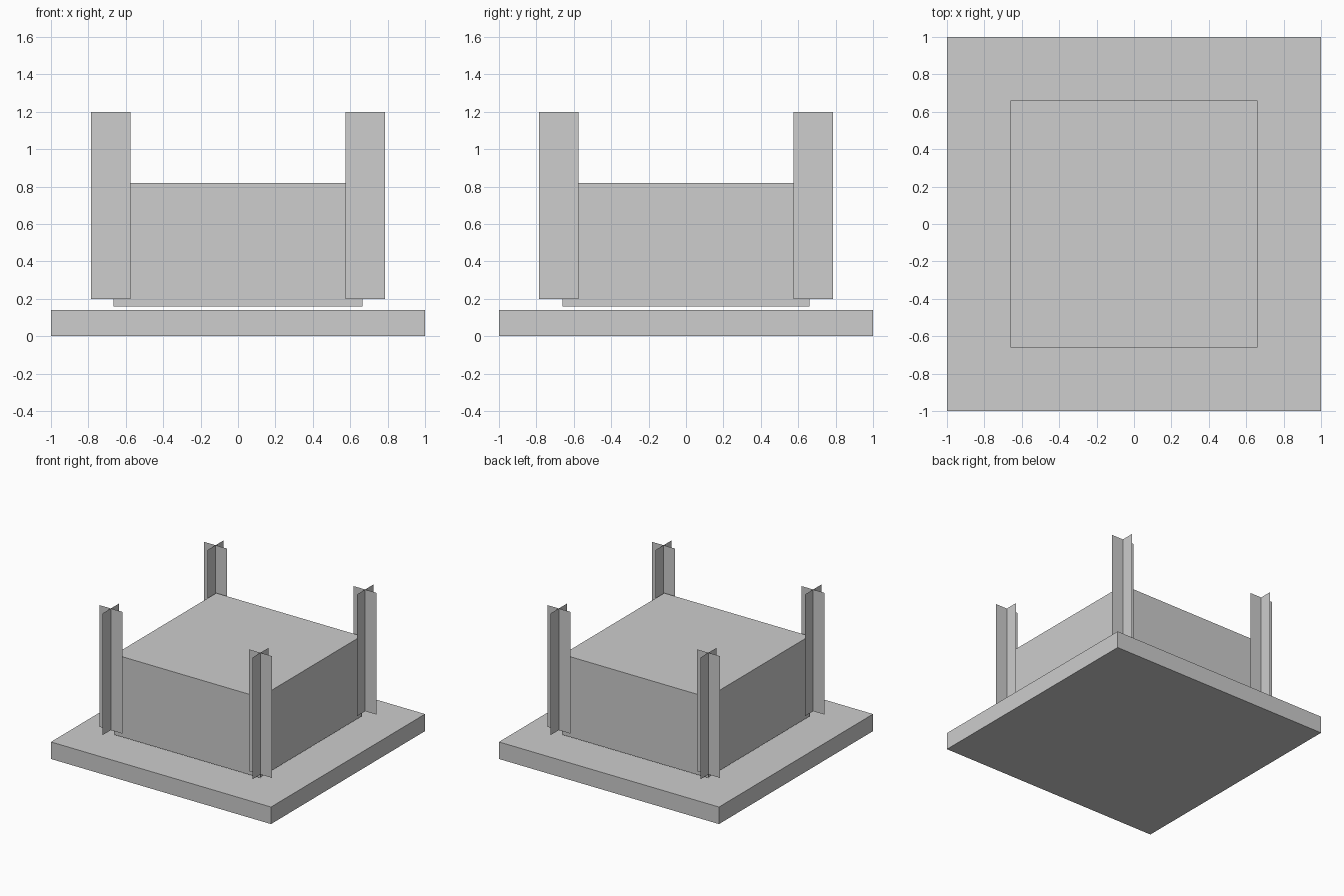
import bpy
import bmesh
from mathutils import Vector

cube = bpy.data.objects.get("Cube")
if cube:
    bpy.data.objects.remove(cube, do_unlink=True)

# Single plain grey
grey = bpy.data.materials.new("light_grey")
grey.use_nodes = True
GREY = (0.61, 0.61, 0.61, 1)
grey.diffuse_color = GREY
grey.node_tree.nodes["Principled BSDF"].inputs["Base Color"].default_value = GREY


def finish(name, bm):
    mesh = bpy.data.meshes.new(name)
    bm.to_mesh(mesh)
    bm.free()
    mesh.materials.append(grey)
    obj = bpy.data.objects.new(name, mesh)
    bpy.context.collection.objects.link(obj)
    return obj


def add_panel(bm, centre, half_u, half_v):
    """Add a flat rectangle facing along half_u x half_v."""
    c, u, v = Vector(centre), Vector(half_u), Vector(half_v)
    bm.faces.new([bm.verts.new(p) for p in (c - u - v, c + u - v, c + u + v, c - u + v)])


# Base slab
BASE_TOP = 0.14
bm = bmesh.new()
bmesh.ops.create_cube(bm, size=1)
bmesh.ops.scale(bm, vec=(2, 2, BASE_TOP), verts=bm.verts)
bmesh.ops.translate(bm, vec=(0, 0, BASE_TOP / 2), verts=bm.verts)
finish("base_slab", bm)

# Body: four thin walls and a lid, floating just above the base
HALF, BOTTOM, TOP = 0.66, 0.16, 0.82
mid, rise = (BOTTOM + TOP) / 2, (0, 0, (TOP - BOTTOM) / 2)
bm = bmesh.new()
for side in (-1, 1):
    add_panel(bm, (0, side * HALF, mid), (-side * (HALF + 0.006), 0, 0), rise)
    add_panel(bm, (side * HALF, 0, mid), (0, side * HALF, 0), rise)
add_panel(bm, (0, 0, TOP), (HALF, 0, 0), (0, HALF, 0))
finish("body_panels", bm)

# Corner posts: two crossed flat panels each
POST, POST_HALF, POST_BOTTOM, POST_TOP = 0.68, 0.105, 0.2, 1.2
mid, rise = (POST_BOTTOM + POST_TOP) / 2, (0, 0, (POST_TOP - POST_BOTTOM) / 2)
for sx, x_name in ((1, "left"), (-1, "right")):
    for sy, y_name in ((-1, "front"), (1, "back")):
        bm = bmesh.new()
        centre = (sx * POST, sy * POST, mid)
        add_panel(bm, centre, (-sy * POST_HALF, 0, 0), rise)
        add_panel(bm, centre, (0, sx * POST_HALF, 0), rise)
        finish(f"{y_name}_{x_name}_post", bm)
